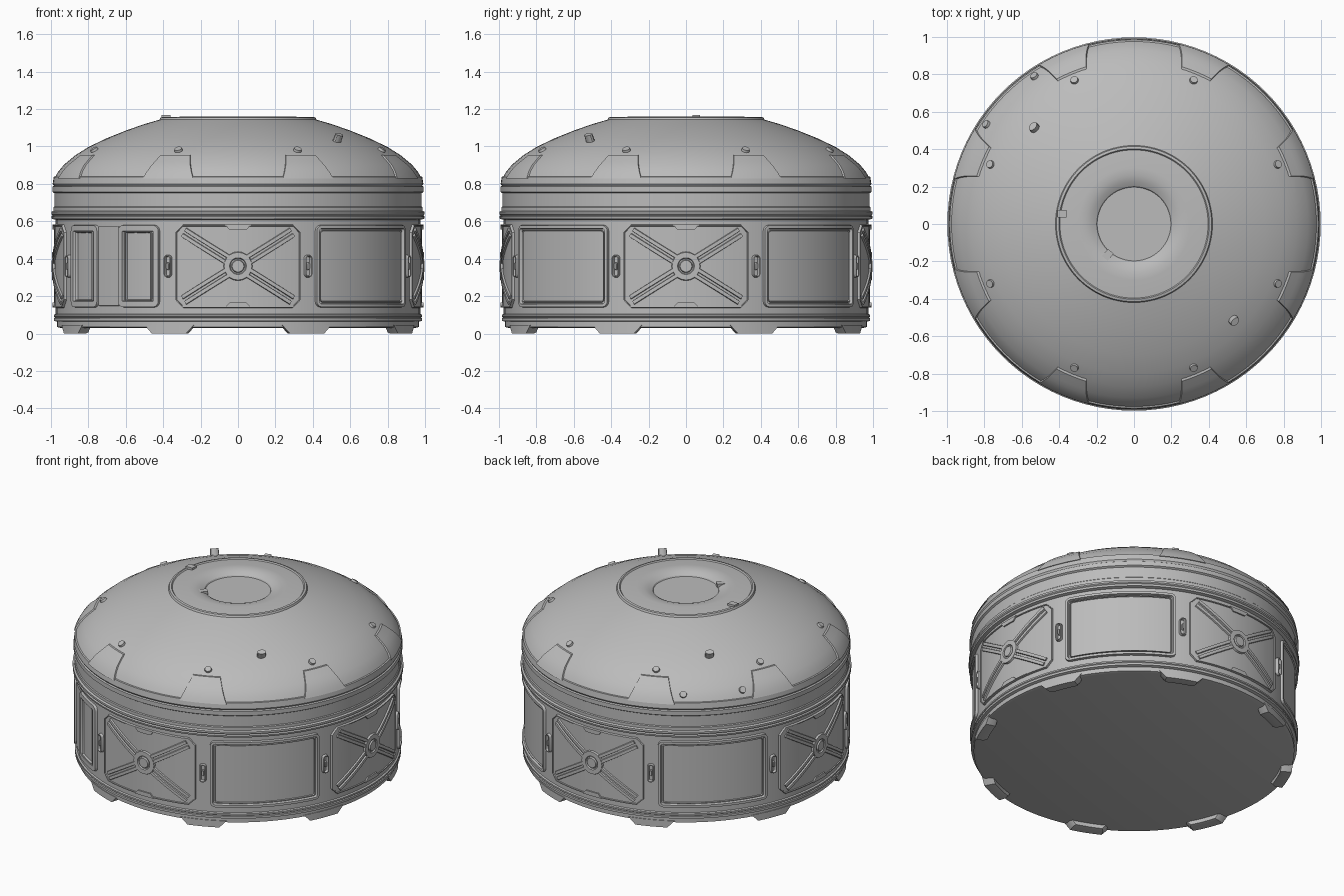
import bpy, bmesh, math
from mathutils import Vector, Matrix

if "Cube" in bpy.data.objects:
    bpy.data.objects.remove(bpy.data.objects["Cube"])

WALL = 0.975
DOME = [(.985, .80), (.98, .83), (.96, .867), (.93, .903), (.87, .953), (.80, .997),
        (.70, 1.045), (.60, 1.085), (.50, 1.12), (.42, 1.143)]

grey = bpy.data.materials.new("panel grey")
grey.diffuse_color = (0.5, 0.5, 0.5, 1)
grey.use_nodes = True
grey.node_tree.nodes["Principled BSDF"].inputs["Base Color"].default_value = grey.diffuse_color


def finish(name, bm, angle=30):
    bmesh.ops.recalc_face_normals(bm, faces=bm.faces[:])
    me = bpy.data.meshes.new(name)
    bm.to_mesh(me)
    bm.free()
    me.materials.append(grey)
    ob = bpy.data.objects.new(name, me)
    bpy.context.collection.objects.link(ob)
    bpy.ops.object.select_all(action='DESELECT')
    ob.select_set(True)
    bpy.context.view_layer.objects.active = ob
    bpy.ops.object.shade_smooth_by_angle(angle=math.radians(angle))
    return ob


def revolve(name, profile, segs=96):
    bm = bmesh.new()
    vs = [bm.verts.new((r, 0, z)) for r, z in profile]
    es = [bm.edges.new(p) for p in zip(vs, vs[1:])]
    bmesh.ops.spin(bm, geom=vs + es, cent=(0, 0, 0), axis=(0, 0, 1),
                   angle=math.tau, steps=segs, use_duplicate=False)
    bmesh.ops.remove_doubles(bm, verts=bm.verts[:], dist=1e-5)
    return finish(name, bm)


def wall(z):
    return WALL


def dome_r(z):
    for (r0, z0), (r1, z1) in zip(DOME, DOME[1:]):
        if z <= z1:
            return r0 + (r1 - r0) * (z - z0) / (z1 - z0)
    return DOME[-1][0]


def dome_z(r):
    for (r0, z0), (r1, z1) in zip(DOME, DOME[1:]):
        if r >= r1:
            return z0 + (z1 - z0) * (r - r0) / (r1 - r0)
    return DOME[-1][1]


def plate(bm, ang, loops, ring=False, base=wall):
    """Loft outlines of (arc, z) at depths, then wrap them round the drum.
    ang is measured in degrees from the front."""
    t = bmesh.new()
    rows = [[t.verts.new((s, z, d)) for s, z in pts] for pts, d in loops]
    pairs = list(zip(rows, rows[1:]))
    if ring:
        pairs.append((rows[-1], rows[0]))
    else:
        t.faces.new(rows[0])
        t.faces.new(rows[-1])
    n = len(rows[0])
    for a, b in pairs:
        for i in range(n):
            t.faces.new((a[i], a[(i + 1) % n], b[(i + 1) % n], b[i]))
    cuts = [((k * .05, 0, 0), (1, 0, 0)) for k in range(-8, 9)]
    if base is not wall:
        cuts += [((0, .8 + k * .02, 0), (0, 1, 0)) for k in range(1, 9)]
    for co, no in cuts:
        bmesh.ops.bisect_plane(t, geom=t.verts[:] + t.edges[:] + t.faces[:],
                               plane_co=co, plane_no=no, dist=1e-5)
    for v in t.verts:
        s, z, d = v.co
        a, r = math.radians(ang) + s / .985, base(z) + d
        v.co = (r * math.sin(a), -r * math.cos(a), z)
    me = bpy.data.meshes.new("tmp")
    t.to_mesh(me)
    t.free()
    bm.from_mesh(me)
    bpy.data.meshes.remove(me)


def rrect(hw, hh, r, cz=.36, cs=0, n=4):
    pts = []
    for q, (sx, sz) in enumerate(((1, 1), (-1, 1), (-1, -1), (1, -1))):
        for i in range(n + 1):
            a = math.pi / 2 * (q + i / n)
            pts.append((cs + sx * (hw - r) + r * math.cos(a), cz + sz * (hh - r) + r * math.sin(a)))
    return pts


def frame(bm, ang, hw, hh, r, h=.016, w=.02, cs=0, n=4):
    steps = ((0, -.01), (.004, h), (w, h), (w + .006, -.01))
    plate(bm, ang, [(rrect(hw - t, hh - t, max(r - t, .003), cs=cs, n=n), d) for t, d in steps], ring=True)


def slab(bm, ang, hw, hh, r, h, cs=0, n=4):
    plate(bm, ang, [(rrect(hw - t, hh - t, r, cs=cs, n=n), d) for t, d in ((0, -.01), (.004, h))])


def disc(r, n=20):
    return [(r * math.cos(i * math.tau / n), .36 + r * math.sin(i * math.tau / n)) for i in range(n)]


# Drum with base lip and upper belt
revolve("drum_body", [(0, .03), (.95, .03), (.968, .035), (.968, .063), (.985, .068), (.985, .082),
                      (.978, .085), (.985, .09), (.985, .1), (WALL, .104), (WALL, .608), (.995, .613),
                      (.998, .625), (.992, .632), (.998, .638), (.998, .65), (.987, .656), (.987, .675),
                      (.982, .68), (.982, .75), (.993, .757), (.993, .785), (.985, .79), (.985, .8)])

# Dome with raised cap ring and shallow centre well
revolve("dome", [(.985, .79)] + [(.991, .80), (.985, .838), (.976, .84)] + DOME[2:] +
        [(.415, 1.155), (.402, 1.158), (.396, 1.151), (.30, 1.16), (.26, 1.16), (.225, 1.15),
         (.202, 1.138), (.197, 1.13), (0, 1.13)])

# Skirt tabs climbing up the dome
bm = bmesh.new()
for k in range(8):
    out = [(-.145, .83), (.145, .83), (.095, .955), (-.095, .955)]
    plate(bm, 22.5 + 45 * k, [(out, -.02), (out, .012)], base=dome_r)
finish("skirt_tabs", bm)

# Feet under the base
bm = bmesh.new()
for k in range(8):
    out = [(-.10, 0), (.10, 0), (.145, .045), (-.145, .045)]
    inner = [(-.09, .005), (.09, .005), (.13, .045), (-.13, .045)]
    plate(bm, 22.5 + 45 * k, [(inner, -.07), (out, -.05), (out, -.008), (out, -.003)])
finish("feet", bm)

# Window frames on three diagonals
bm = bmesh.new()
for ang in (45, 135, 225):
    frame(bm, ang, .345, .222, .035)
    frame(bm, ang, .318, .196, .02, h=.008, w=.006)
finish("window_frames", bm)

# Double door on the remaining diagonal
bm = bmesh.new()
for cs in (-.207, .207):
    frame(bm, -45, .132, .222, .035, h=.016, w=.034, cs=cs)
    frame(bm, -45, .086, .19, .012, h=.012, w=.008, cs=cs)
slab(bm, -45, .08, .215, .004, .006)
finish("double_door", bm)

# Cross-braced panels facing the four axes
panels, braces, hubs = bmesh.new(), bmesh.new(), bmesh.new()
for ang in (0, 90, 180, 270):
    slab(panels, ang, .345, .224, .045, .008, n=1)
    frame(panels, ang, .345, .224, .045, h=.014, w=.01, n=1)
    for sg in (-1, 1):
        zo = .36 + sg * .222
        zi = .36 + sg * .195
        tab = [(-.07, zo), (.07, zo), (.045, zi), (-.045, zi)]
        plate(panels, ang, [(tab, 0), (tab, .017)])
    for sx in (-1, 1):
        for sz in (-1, 1):
            d = Vector((sx * .30, sz * .185)).normalized()
            p = Vector((-d.y, d.x))
            for off in (-.017, .017):
                def bar(w):
                    c = [d * .06 + p * (off - w), d * .345 + p * (off - w),
                         d * .345 + p * (off + w), d * .06 + p * (off + w)]
                    return [(v.x, v.y + .36) for v in c]
                plate(braces, ang, [(bar(.013), 0), (bar(.009), .018)])
    plate(hubs, ang, [(disc(.08), 0), (disc(.074), .02), (disc(.045), .02), (disc(.041), .012),
                      (disc(.035), .012), (disc(.031), .022)])
finish("cross_panels", panels)
finish("cross_braces", braces)
finish("brace_hubs", hubs)

# Latches between the panels
bm = bmesh.new()
for k in range(8):
    frame(bm, 22.5 + 45 * k, .023, .062, .02, h=.018, w=.009)
    slab(bm, 22.5 + 45 * k, .009, .022, .006, .016)
finish("latches", bm)


def on_dome(ang, r):
    """Matrix at a dome point with z along the surface normal."""
    a = math.radians(ang)
    dr, dz = -.04, dome_z(r - .02) - dome_z(r + .02)
    out = Vector((math.sin(a), -math.cos(a), 0))
    nrm = (out * dz + Vector((0, 0, -dr))).normalized()
    pos = out * r + Vector((0, 0, dome_z(r)))
    return Matrix.Translation(pos) @ nrm.to_track_quat('Z', 'Y').to_matrix().to_4x4()


# Round bolts on the dome
bm = bmesh.new()
for ang, r in [(22.5 + 45 * k, .83) for k in range(8)] + [(214, .95), (236, .95)]:
    bmesh.ops.create_cone(bm, cap_ends=True, segments=16, radius1=.024, radius2=.02,
                          depth=.026, matrix=on_dome(ang, r))
finish("dome_bolts", bm)

# Two lifting lugs on opposite diagonals
bm = bmesh.new()
for ang in (46, 226):
    bmesh.ops.create_cone(bm, cap_ends=True, segments=12, radius1=.024, radius2=.022, depth=.08,
                          matrix=on_dome(ang, .735) @ Matrix.Diagonal((1.2, .8, 1, 1)))
finish("lifting_lugs", bm)

# Small catches on the cap ring and centre well
bm = bmesh.new()
for x, y, z, rot in ((-.385, .055, 1.155, 0), (-.14, -.165, 1.143, 50)):
    bmesh.ops.create_cube(bm, size=1, matrix=Matrix.Translation((x, y, z)) @
                          Matrix.Rotation(math.radians(rot), 4, 'Z') @ Matrix.Diagonal((.05, .04, .025, 1)))
finish("cap_catches", bm)
